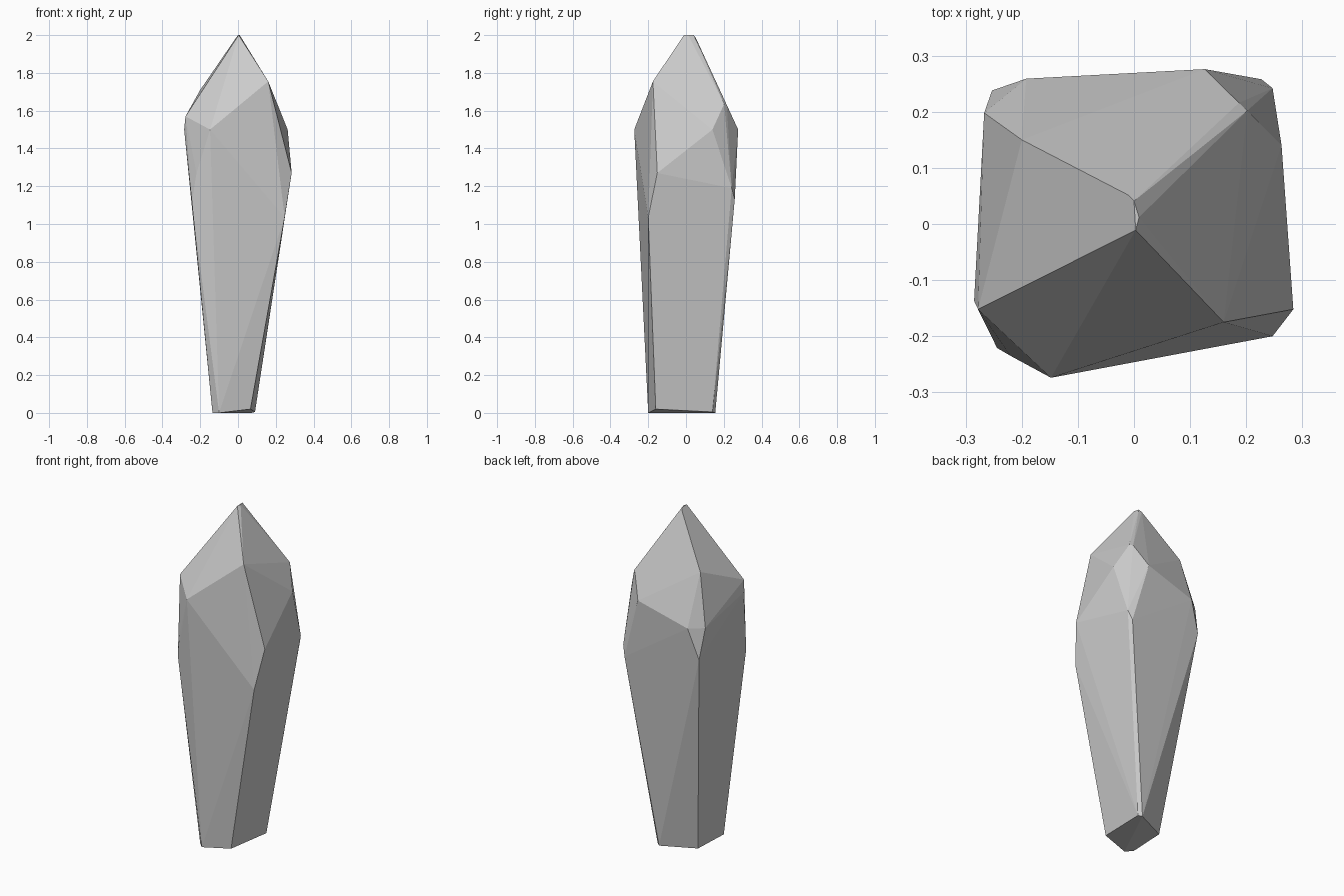
import bpy, bmesh, math

# Corner rings of the crystal, from base to tip
base = [(-.10, -.20, .0), (-.135, -.165, .0), (-.124, .064, .0),
        (.07, .155, .0), (.09, .14, .005), (.066, -.16, .02)]
waist = [(.247, -.20, 1.035), (-.244, -.221, 1.115), (-.246, -.205, 1.24),
         (-.22, -.235, 1.27), (-.253, .238, 1.23),
         (.227, .258, 1.13), (.247, .242, 1.19)]
shoulder = [(.207, -.20, 1.23), (.284, -.152, 1.27), (.263, .14, 1.5),
            (.126, .276, 1.5), (-.192, .259, 1.41), (-.267, .198, 1.41),
            (-.285, -.137, 1.5), (-.148, -.274, 1.5),
            (-.278, -.152, 1.57), (-.156, -.21, 1.57)]
crown = [(.16, -.175, 1.755), (.202, .202, 1.635), (.187, .216, 1.63),
         (-.20, .15, 1.71), (-.185, -.116, 1.70)]
tip = [(.003, -.011, 2.0), (.009, .012, 2.0), (.0, .041, 2.0), (-.011, .052, 1.985)]

# Wrap flat facets around the corners
bm = bmesh.new()
for p in base + waist + shoulder + crown + tip:
    bm.verts.new(p)
hull = bmesh.ops.convex_hull(bm, input=bm.verts[:])
loose = [v for v in bm.verts if not v.link_faces]
bmesh.ops.delete(bm, geom=loose, context='VERTS')
# Merge nearly coplanar triangles into facets
bmesh.ops.dissolve_limit(bm, angle_limit=math.radians(1.5),
                         verts=bm.verts[:], edges=bm.edges[:])
bmesh.ops.recalc_face_normals(bm, faces=bm.faces[:])

mesh = bpy.data.meshes.new("crystal_shard")
bm.to_mesh(mesh)
bm.free()
crystal = bpy.data.objects.new("crystal_shard", mesh)
bpy.context.collection.objects.link(crystal)
